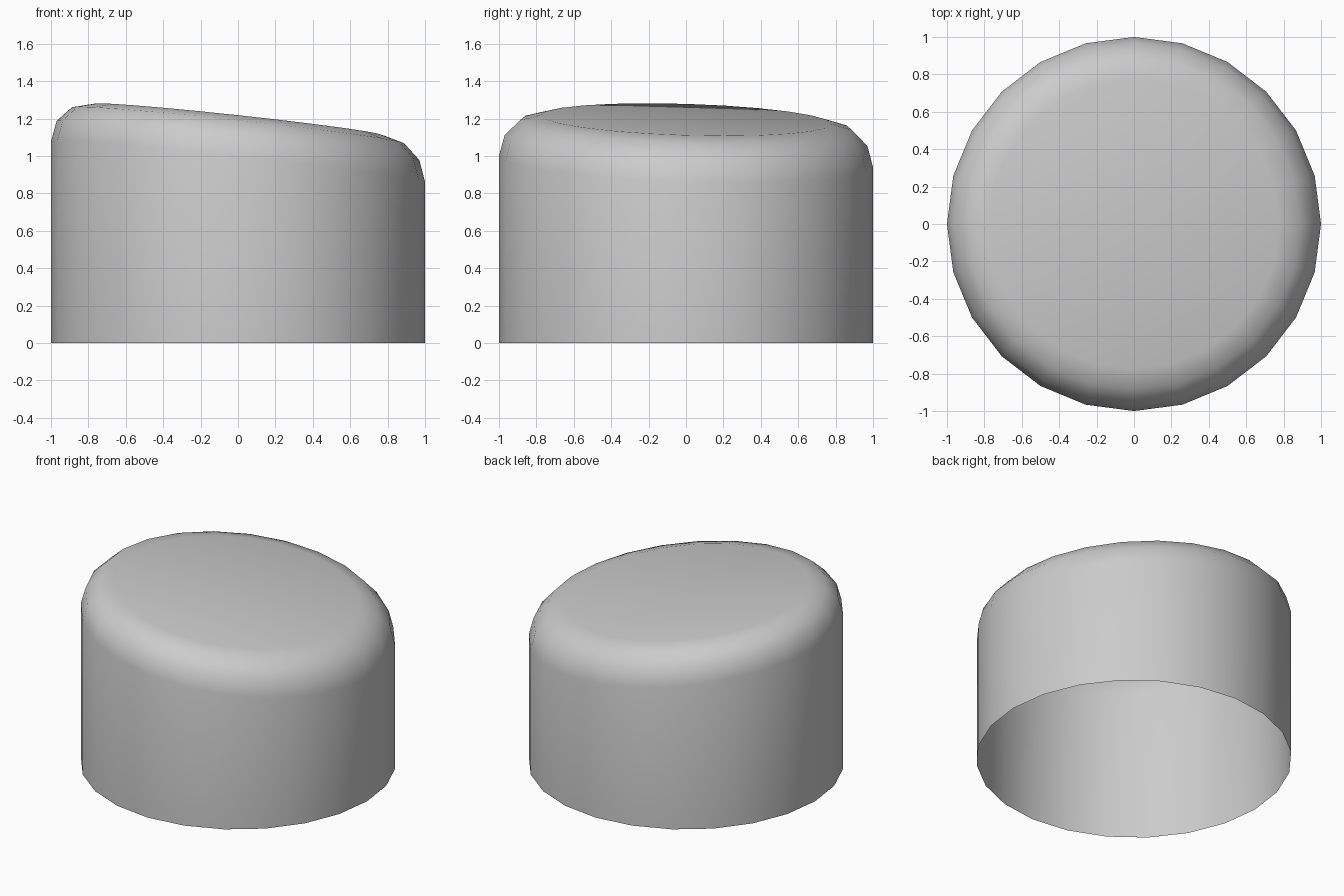
import bpy, bmesh, math

if "Cube" in bpy.data.objects:
    bpy.data.objects.remove(bpy.data.objects["Cube"])

SIDES = 24
BEVEL = 0.225          # rounding radius of the top edge
RIM_Z = 0.97           # mean height where the rounding starts
SLOPE_X, SLOPE_Y = -0.108, -0.03


def add_ring(bm, radius, z, tilted=True):
    ring = []
    for i in range(SIDES):
        a = 2 * math.pi * i / SIDES
        x, y = radius * math.cos(a), radius * math.sin(a)
        ring.append(bm.verts.new((x, y, z + (SLOPE_X * x + SLOPE_Y * y if tilted else 0))))
    return ring


bm = bmesh.new()

# Straight wall, then a three-step rounded edge
rings = [add_ring(bm, 1.0, 0.0, tilted=False)]
for k in range(4):
    t = math.radians(30 * k)
    rings.append(add_ring(bm, 1 - BEVEL * (1 - math.cos(t)), RIM_Z + BEVEL * math.sin(t)))

for lower, upper in zip(rings, rings[1:]):
    for i in range(SIDES):
        j = (i + 1) % SIDES
        bm.faces.new((lower[i], lower[j], upper[j], upper[i]))

# Slanted flat top; the bottom stays open
bm.faces.new(rings[-1])

for f in bm.faces:
    f.smooth = True

mesh = bpy.data.meshes.new("slanted_cap")
bm.to_mesh(mesh)
bm.free()
cap = bpy.data.objects.new("slanted_cap", mesh)
bpy.context.collection.objects.link(cap)
